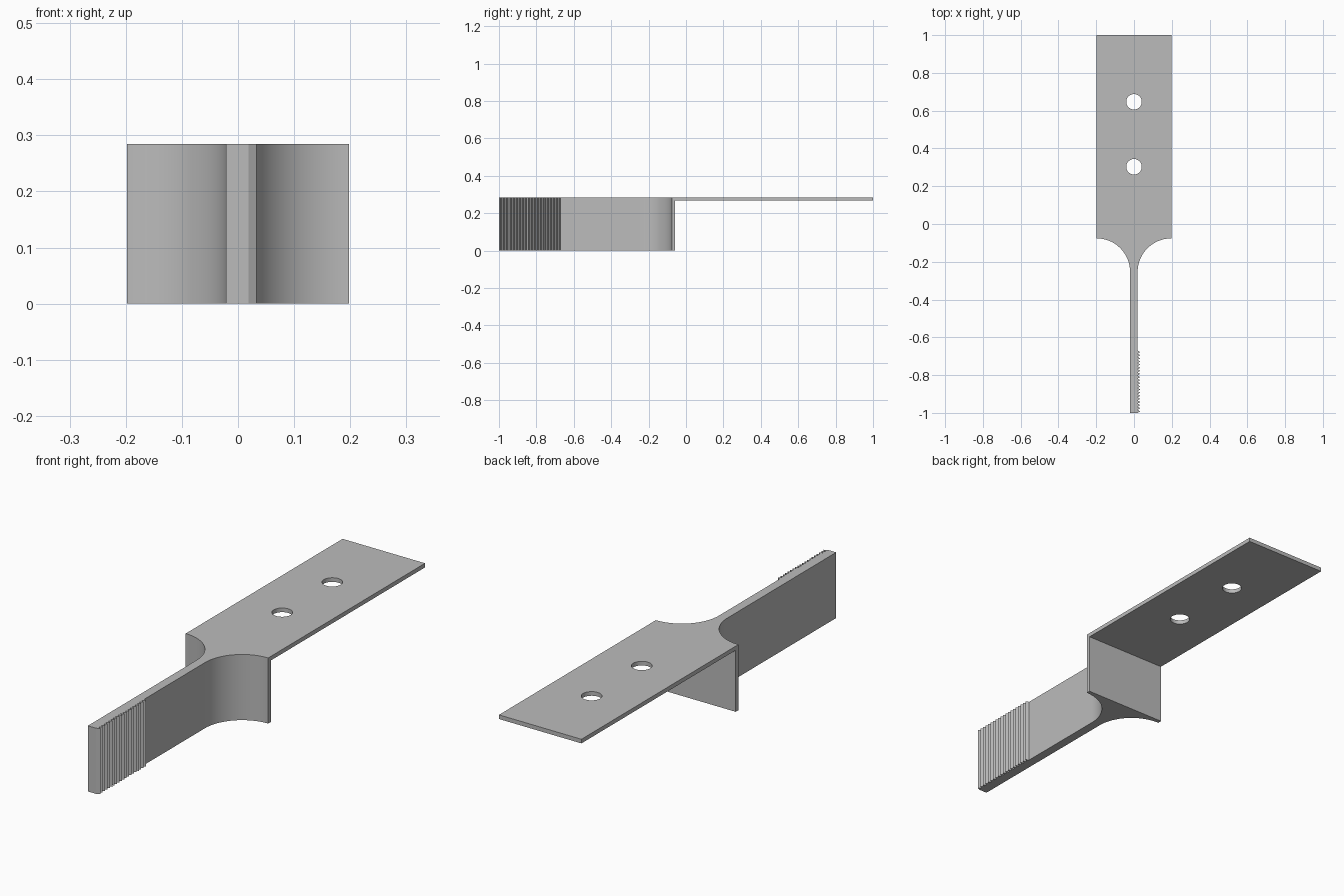
import bpy, bmesh, math

if "Cube" in bpy.data.objects:
    bpy.data.objects.remove(bpy.data.objects["Cube"], do_unlink=True)

HEIGHT, HALF_W = 0.285, 0.198
STEM_L, STEM_R = -0.021, 0.019
WALL_BACK, ARC_END = -0.058, -0.076
PLATE_BOTTOM = HEIGHT - 0.018
TEETH, TOOTH_DEPTH, TEETH_END = 20, 0.014, -0.67

grey = bpy.data.materials.new("plain_grey")
grey.use_nodes = True
colour = (0.5, 0.5, 0.5, 1)
grey.diffuse_color = colour
grey.node_tree.nodes["Principled BSDF"].inputs["Base Color"].default_value = colour


def fillet(stem_x, side, steps=32):
    """Concave quarter arc from the stem out to the plate edge."""
    radius = abs(side * HALF_W - stem_x)
    cy = ARC_END - radius
    return [(side * (HALF_W - radius * math.cos(a)), cy + radius * math.sin(a))
            for a in (i * math.pi / 2 / steps for i in range(steps + 1))]


# Outline seen from above, counter-clockwise from the front left of the stem
outline = [(STEM_L, -1)]
pitch = (TEETH_END + 1) / TEETH
for i in range(TEETH):
    y = -1 + i * pitch
    outline += [(STEM_R, y), (STEM_R + TOOTH_DEPTH, y + pitch / 2)]
outline.append((STEM_R, TEETH_END))
outline += fillet(STEM_R, 1)
outline += [(HALF_W, 1), (-HALF_W, 1)]
outline += reversed(fillet(STEM_L, -1))

# Solid bracket
bm = bmesh.new()
base = bm.faces.new([bm.verts.new((x, y, 0)) for x, y in outline])
top = bmesh.ops.extrude_face_region(bm, geom=[base])["geom"]
bmesh.ops.translate(bm, vec=(0, 0, HEIGHT),
                    verts=[v for v in top if isinstance(v, bmesh.types.BMVert)])
bmesh.ops.recalc_face_normals(bm, faces=bm.faces)
mesh = bpy.data.meshes.new("toothed_bracket")
bm.to_mesh(mesh)
bm.free()
bracket = bpy.data.objects.new("toothed_bracket", mesh)
bpy.context.collection.objects.link(bracket)
mesh.materials.append(grey)


def cut(cutter):
    """Subtract a cutter from the bracket, then discard it."""
    cutter.hide_render = True
    cutter.data.materials.append(grey)
    mod = bracket.modifiers.new("cut", "BOOLEAN")
    mod.operation, mod.solver, mod.object = "DIFFERENCE", "EXACT", cutter
    bpy.context.view_layer.objects.active = bracket
    bpy.ops.object.modifier_apply(modifier=mod.name)
    bpy.data.objects.remove(cutter, do_unlink=True)


# Hollow below the thin plate
bpy.ops.mesh.primitive_cube_add(size=1, location=(0, WALL_BACK + 1, PLATE_BOTTOM - 0.5))
space = bpy.context.object
space.name = "plate_underside_cutter"
space.scale = (1, 2, 1)
bpy.context.view_layer.update()
cut(space)

# Screw holes
for y in (0.303, 0.647):
    bpy.ops.mesh.primitive_cylinder_add(vertices=48, radius=0.041, depth=0.2,
                                        location=(0, y, HEIGHT))
    bpy.context.object.name = "screw_hole_cutter"
    cut(bpy.context.object)

# Smooth arcs and holes, sharp teeth and edges
bpy.ops.object.select_all(action="DESELECT")
bracket.select_set(True)
bpy.context.view_layer.objects.active = bracket
bpy.ops.object.shade_smooth_by_angle(angle=math.radians(25))
